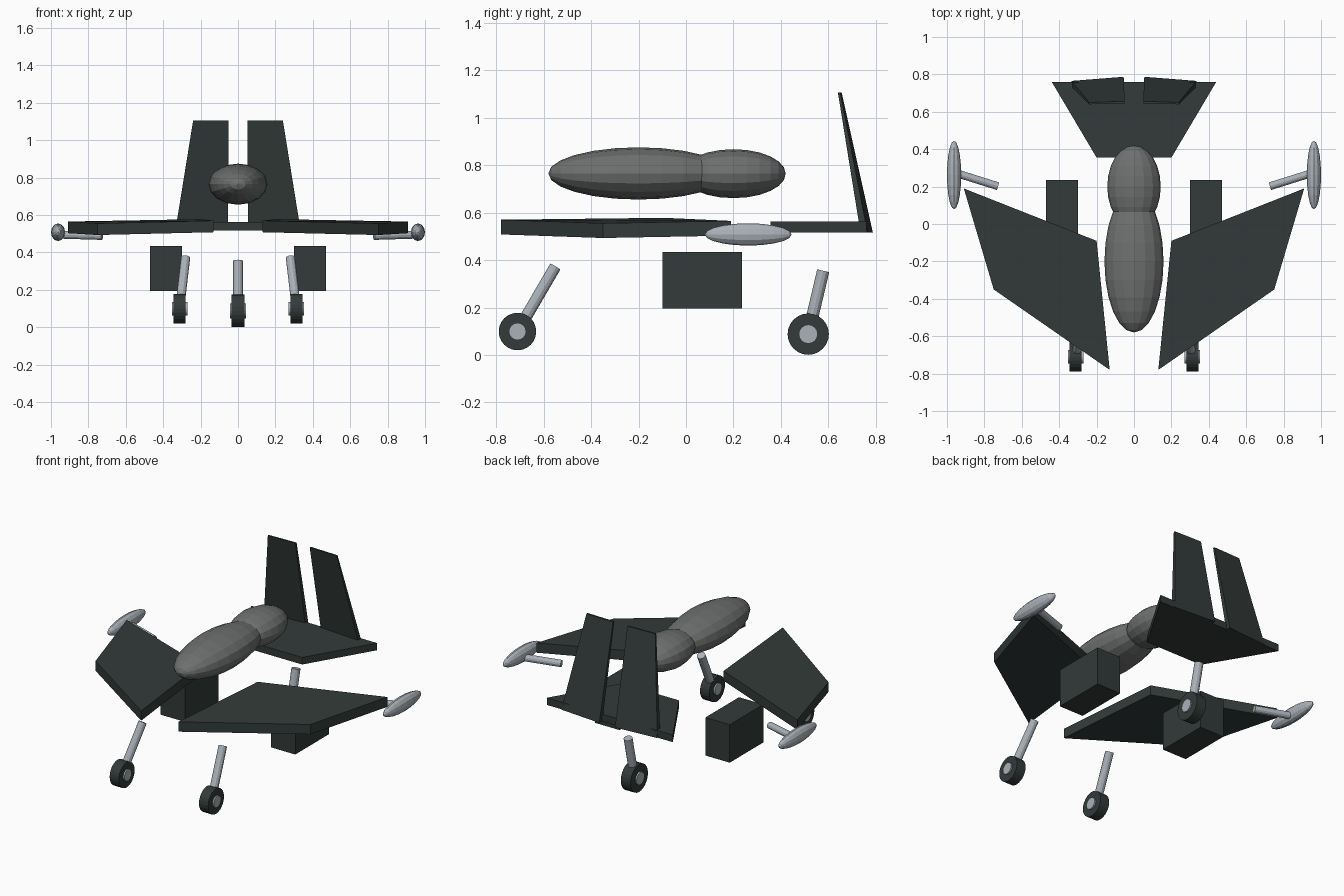
import bpy, bmesh, math
from mathutils import Vector, Matrix

cube = bpy.data.objects.get("Cube")
if cube:
    bpy.data.objects.remove(cube, do_unlink=True)


def material(name, rgb):
    m = bpy.data.materials.new(name)
    m.use_nodes = True
    m.diffuse_color = (*rgb, 1)
    bsdf = next(n for n in m.node_tree.nodes if n.type == 'BSDF_PRINCIPLED')
    bsdf.inputs["Base Color"].default_value = (*rgb, 1)
    return m


DARK = material("dark green grey", (0.032, 0.043, 0.041))
GREY = material("mid grey", (0.155, 0.16, 0.16))
LIGHT = material("light steel", (0.40, 0.44, 0.48))


def finish(bm, name, mat):
    bmesh.ops.recalc_face_normals(bm, faces=bm.faces)
    me = bpy.data.meshes.new(name)
    bm.to_mesh(me)
    bm.free()
    me.materials.append(mat)
    ob = bpy.data.objects.new(name, me)
    bpy.context.collection.objects.link(ob)
    return ob


def slab(name, lower, upper, mat):
    """Solid between two matching outlines."""
    bm = bmesh.new()
    a = [bm.verts.new(p) for p in lower]
    b = [bm.verts.new(p) for p in upper]
    bm.faces.new(a)
    bm.faces.new(b)
    n = len(a)
    for i in range(n):
        j = (i + 1) % n
        bm.faces.new((a[i], a[j], b[j], b[i]))
    return finish(bm, name, mat)


def ellipsoid(name, centre, radii, mat, segments=16, rings=12):
    """Sphere with its poles along y, stretched to the radii."""
    bm = bmesh.new()
    bmesh.ops.create_uvsphere(bm, u_segments=segments, v_segments=rings, radius=1)
    bm.transform(Matrix.Translation(centre) @ Matrix.Diagonal((*radii, 1))
                 @ Matrix.Rotation(math.pi / 2, 4, 'X'))
    return finish(bm, name, mat)


def rod(name, start, end, radius, mat, segments=12):
    """Closed cylinder between two points."""
    start, end = Vector(start), Vector(end)
    d = end - start
    bm = bmesh.new()
    bmesh.ops.create_cone(bm, cap_ends=True, segments=segments, radius1=radius,
                          radius2=radius, depth=d.length)
    bm.transform(Matrix.Translation((start + end) / 2)
                 @ d.to_track_quat('Z', 'Y').to_matrix().to_4x4())
    return finish(bm, name, mat)


def landing_gear(name, centre, top, radius, width, strut_radius):
    """Tyre, hub and leaning strut."""
    c = Vector(centre)
    half = Vector((width / 2, 0, 0))
    hub = half + Vector((0.009, 0, 0))
    rod(name + "_tyre", c - half, c + half, radius, DARK, 24)
    rod(name + "_hub", c - hub, c + hub, radius * 0.46, LIGHT, 16)
    rod(name + "_strut", c, top, strut_radius, LIGHT)


# Fuselage
ellipsoid("front_fuselage", (0, -0.2, 0.765), (0.158, 0.38, 0.11), GREY)
ellipsoid("rear_fuselage", (0, 0.2, 0.764), (0.143, 0.22, 0.103), GREY)

# Tailplane
tail = [(-0.44, 0.76), (0.44, 0.76), (0.2, 0.355), (-0.2, 0.355)]
slab("tailplane", [(x, y, 0.517) for x, y in tail],
     [(x, y, 0.562) for x, y in tail], DARK)

# Paired parts
wing = [(0.13, -0.78, 0.57), (0.2, -0.09, 0.578), (0.91, 0.19, 0.565), (0.75, -0.35, 0.555)]
for side, s in (("left", 1), ("right", -1)):
    slab(side + "_wing", [(s * x, y, z - 0.062) for x, y, z in wing],
         [(s * x, y, z) for x, y, z in wing], DARK)

    slab(side + "_fin",
         [(s * x, y, 0.517) for x, y in
          ((0.055, 0.755), (0.335, 0.735), (0.335, 0.765), (0.055, 0.787))],
         [(s * x, y, 1.105) for x, y in
          ((0.05, 0.644), (0.24, 0.640), (0.24, 0.650), (0.05, 0.656))], DARK)

    # Engine box
    box = [(s * x, y) for x, y in ((0.3, -0.1), (0.47, -0.1), (0.47, 0.235), (0.3, 0.235))]
    slab(side + "_engine_box", [(x, y, 0.195) for x, y in box],
         [(x, y, 0.435) for x, y in box], DARK)

    # Wing tip pod and its arm
    ellipsoid(side + "_pod", (s * 0.962, 0.262, 0.508), (0.038, 0.183, 0.047), LIGHT, 12, 10)
    rod(side + "_pod_arm", (s * 0.727, 0.202, 0.488), (s * 0.96, 0.275, 0.495), 0.021, LIGHT)

    landing_gear(side + "_front_gear", (s * 0.312, -0.71, 0.099), (s * 0.28, -0.551, 0.372),
                 0.079, 0.064, 0.025)

landing_gear("rear_gear", (0, 0.515, 0.088), (0, 0.578, 0.355), 0.087, 0.068, 0.026)
